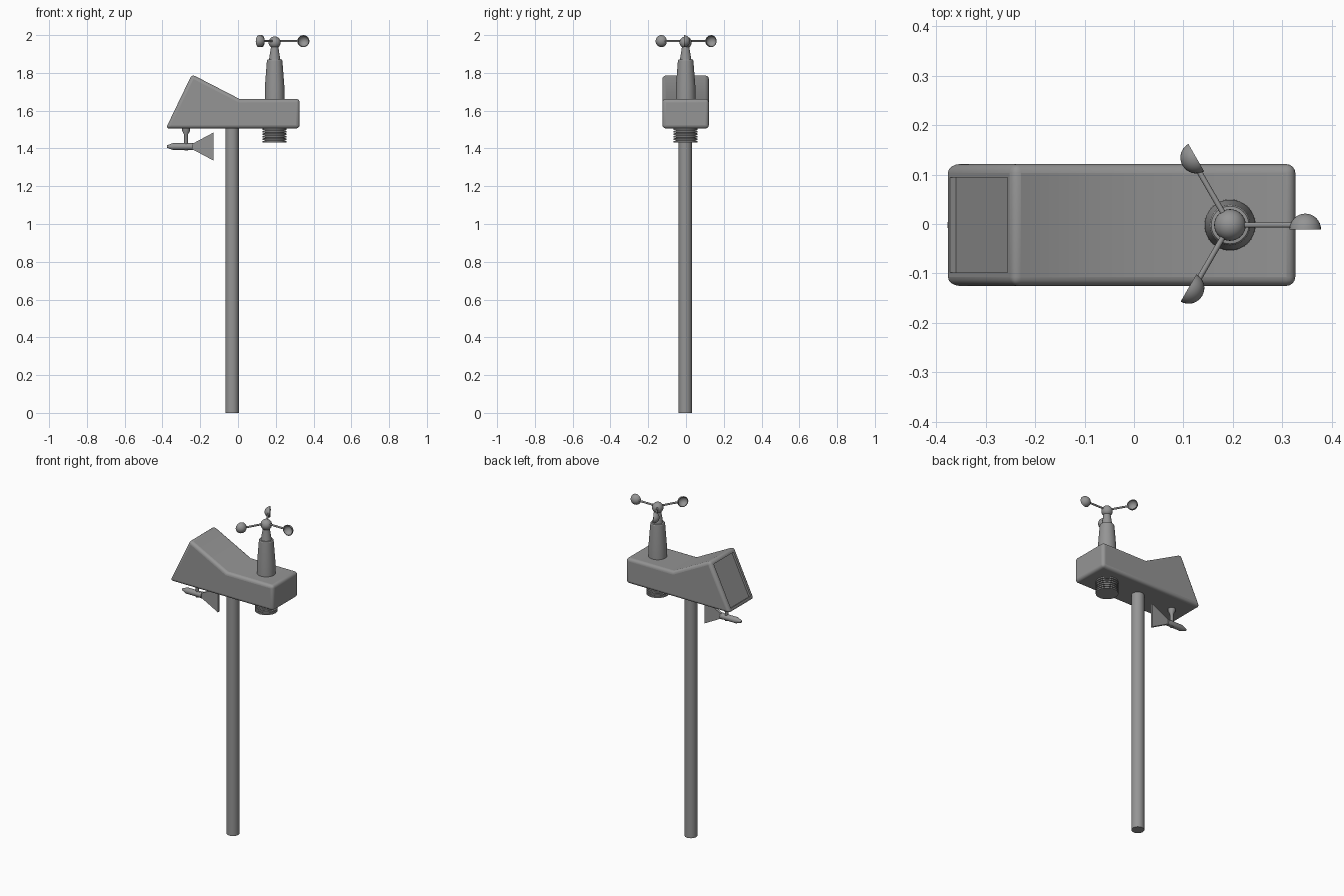
import bpy, bmesh
from math import cos, sin, pi, radians
from mathutils import Matrix, Vector

if "Cube" in bpy.data.objects:
    bpy.data.objects.remove(bpy.data.objects["Cube"])

# Dark grey plastic shared by all parts
grey = bpy.data.materials.new("dark_grey")
grey.diffuse_color = (0.3, 0.3, 0.3, 1)
grey.use_nodes = True
grey.node_tree.nodes["Principled BSDF"].inputs["Base Color"].default_value = grey.diffuse_color


def finish(name, bm, angle=35):
    bmesh.ops.recalc_face_normals(bm, faces=bm.faces)
    me = bpy.data.meshes.new(name)
    bm.to_mesh(me)
    bm.free()
    me.materials.append(grey)
    ob = bpy.data.objects.new(name, me)
    bpy.context.collection.objects.link(ob)
    shade(ob, angle)
    return ob


def shade(ob, angle=35):
    bpy.ops.object.select_all(action='DESELECT')
    ob.select_set(True)
    bpy.context.view_layer.objects.active = ob
    bpy.ops.object.shade_smooth_by_angle(angle=radians(angle))


def lathe(name, profile, matrix=Matrix(), n=32, angle=35):
    """Revolve (radius, height) points about local z."""
    bm = bmesh.new()
    rings = []
    for r, z in profile:
        if r < 1e-6:
            rings.append([bm.verts.new((0, 0, z))])
        else:
            rings.append([bm.verts.new((r * cos(2 * pi * i / n), r * sin(2 * pi * i / n), z))
                          for i in range(n)])
    for a, b in zip(rings, rings[1:]):
        for i in range(n):
            j = (i + 1) % n
            quad = [a[i % len(a)], a[j % len(a)], b[j % len(b)], b[i % len(b)]]
            bm.faces.new(list(dict.fromkeys(quad)))
    bm.transform(matrix)
    return finish(name, bm, angle)


def prism(name, pts, half):
    """Extrude an x-z outline symmetrically along y."""
    bm = bmesh.new()
    f = bm.faces.new([bm.verts.new((x, CY - half, z)) for x, z in pts])
    ext = bmesh.ops.extrude_face_region(bm, geom=[f])
    bmesh.ops.translate(bm, vec=(0, 2 * half, 0),
                        verts=[v for v in ext['geom'] if isinstance(v, bmesh.types.BMVert)])
    return finish(name, bm)


def at(x, y, z):
    return Matrix.Translation((x, y, z))


CX, CY = 0.194, -0.002

# Pole
lathe("pole", [(0, 0), (0.036, 0), (0.036, 1.52), (0, 1.52)], at(-0.031, CY - 0.002, 0))

# Housing with rounded edges
low, peak = Vector((-0.382, 1.506)), Vector((-0.244, 1.792))
body = prism("housing", [low, (0.326, 1.506), (0.326, 1.662), (0.008, 1.662), peak], 0.123)
bev = body.modifiers.new("round", 'BEVEL')
bev.width, bev.segments, bev.limit_method = 0.018, 4, 'ANGLE'
bev.angle_limit = radians(40)

# Recessed solar panel in the sloping end
along = (peak - low).normalized()
out = Vector((-along.y, along.x))
a, b, deep = low + along * 0.024, peak - along * 0.026, 0.013
cutter = prism("panel_cutter", [a + out * 0.05, a - out * deep, b - out * deep, b + out * 0.05], 0.096)
cutter.hide_render = True
cut = body.modifiers.new("recess", 'BOOLEAN')
cut.object, cut.operation, cut.solver = cutter, 'DIFFERENCE', 'EXACT'
bpy.ops.object.select_all(action='DESELECT')
body.select_set(True)
bpy.context.view_layer.objects.active = body
for m in ("round", "recess"):
    bpy.ops.object.modifier_apply(modifier=m)
bpy.data.objects.remove(cutter)
shade(body)

# Wind speed tower with stepped neck
lathe("speed_tower", [(0, 1.65), (0.052, 1.65), (0.051, 1.735), (0.041, 1.865), (0.038, 1.87),
                      (0.030, 1.871), (0.019, 1.94), (0.017, 1.96), (0, 1.96)],
      at(CX, CY, 0), angle=25)

# Hub ball
R = 0.032
lathe("rotor_hub", [(R * sin(pi * i / 14), -R * cos(pi * i / 14)) for i in range(15)],
      at(CX, CY, 1.961))

# Three arms and hollow cups
outer = [(R * sin(pi / 2 * i / 8), R * cos(pi / 2 * i / 8)) for i in range(9)]
inner = [(r * 0.9, z * 0.9) for r, z in reversed(outer)]
for k in range(3):
    turn = at(CX, CY, 1.968) @ Matrix.Rotation(k * 2 * pi / 3, 4, 'Z')
    lathe(f"cup_arm_{k + 1}", [(0, 0), (0.0055, 0), (0.0055, 0.32 - CX), (0, 0.32 - CX)],
          turn @ Matrix.Rotation(pi / 2, 4, 'Y'), 12)
    lathe(f"wind_cup_{k + 1}", outer + inner,
          turn @ at(0.152, -0.009, 0) @ Matrix.Rotation(-pi / 2, 4, 'X'), 24)

# Ribbed sensor shield below the housing
ribs, top, bottom = 6, 1.512, 1.432
step = (top - bottom) / ribs
profile = [(0, top)]
for i in range(ribs):
    z = top - i * step
    profile += [(0.052, z), (0.052, z - step * 0.3), (0.063, z - step * 0.4), (0.063, z - step)]
lathe("sensor_shield", profile + [(0, bottom)], at(CX, CY, 0))

# Wind vane: mount, pointer and tail
VX, VZ = -0.275, 1.41
lathe("vane_mount", [(0, 1.515), (0.021, 1.515), (0.021, 1.493), (0.011, 1.475), (0.009, 1.39),
                     (0, 1.39)], at(VX, CY, 0), 20)
lathe("vane_pointer", [(0, -0.377), (0.006, -0.377), (0.018, -0.345), (0.018, -0.24), (0, -0.24)],
      at(0, CY, VZ) @ Matrix.Rotation(pi / 2, 4, 'Y'), 16)
prism("vane_tail", [(-0.26, VZ - 0.016), (-0.235, VZ - 0.018), (-0.13, VZ - 0.074),
                    (-0.13, VZ + 0.074), (-0.235, VZ + 0.018), (-0.26, VZ + 0.016)], 0.008)
